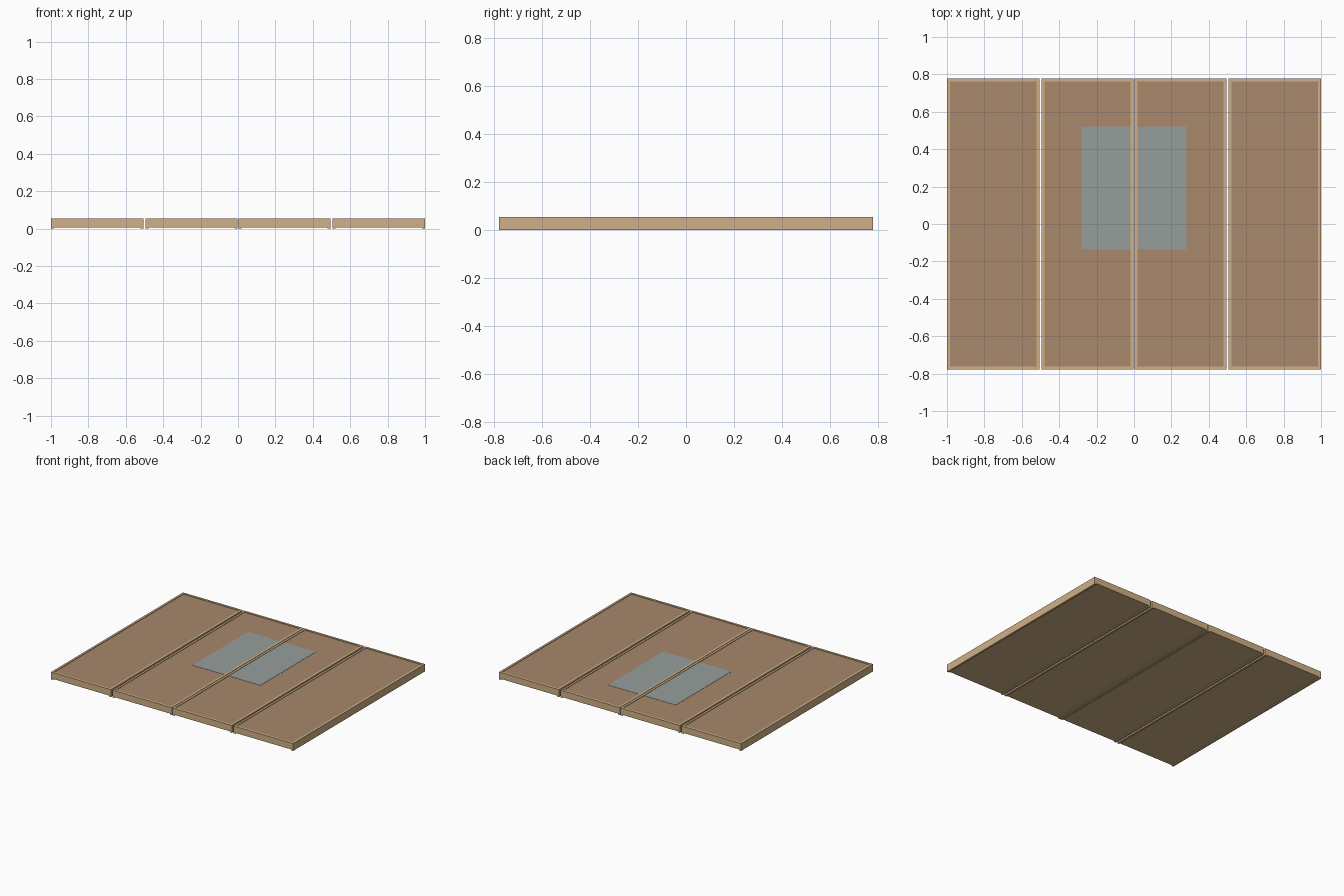
import bpy, bmesh

if "Cube" in bpy.data.objects:
    bpy.data.objects.remove(bpy.data.objects["Cube"])

def mat(name, rgb):
    m = bpy.data.materials.new(name)
    lin = [((c / 255 + 0.055) / 1.055) ** 2.4 for c in rgb]
    m.diffuse_color = (*lin, 1)
    m.use_nodes = True
    m.node_tree.nodes["Principled BSDF"].inputs["Base Color"].default_value = m.diffuse_color
    return m

TAN = mat("tan_wood", (208, 176, 134))
BROWN = mat("brown_panel", (168, 135, 108))
GREY = mat("grey_blue_patch", (149, 158, 154))

def boxes(name, material, items):
    """One object made of boxes given as x0,x1,y0,y1,z0,z1."""
    bm = bmesh.new()
    for x0, x1, y0, y1, z0, z1 in items:
        vs = bmesh.ops.create_cube(bm, size=1)["verts"]
        for v in vs:
            v.co.x = x1 if v.co.x > 0 else x0
            v.co.y = y1 if v.co.y > 0 else y0
            v.co.z = z1 if v.co.z > 0 else z0
    me = bpy.data.meshes.new(name)
    bm.to_mesh(me)
    bm.free()
    me.materials.append(material)
    ob = bpy.data.objects.new(name, me)
    bpy.context.collection.objects.link(ob)
    return ob

H, Y, R = 0.055, 0.778, 0.016
spans = [(-1, -0.506), (-0.494, -0.002), (0.002, 0.494), (0.506, 1)]
for i, (a, b) in enumerate(spans, 1):
    # raised rim: long rails reach the floor, end rails sit slightly higher
    boxes(f"frame_{i}", TAN, [
        (a, a + R, -Y, Y, 0, H), (b - R, b, -Y, Y, 0, H),
        (a + R, b - R, -Y, -Y + R, 0.007, H), (a + R, b - R, Y - R, Y, 0.007, H)])
    # base board and coloured top sheet
    boxes(f"base_board_{i}", TAN, [(a + R, b - R, -Y + R, Y - R, 0.007, 0.044)])
    boxes(f"top_sheet_{i}", BROWN, [(a + R, b - R, -Y + R, Y - R, 0.044, 0.051)])

# painted patch, split by the middle rails
boxes("centre_patch", GREY, [(-0.28, -0.002 - R, -0.135, 0.52, 0.051, 0.0525),
                             (0.002 + R, 0.28, -0.135, 0.52, 0.051, 0.0525)])
